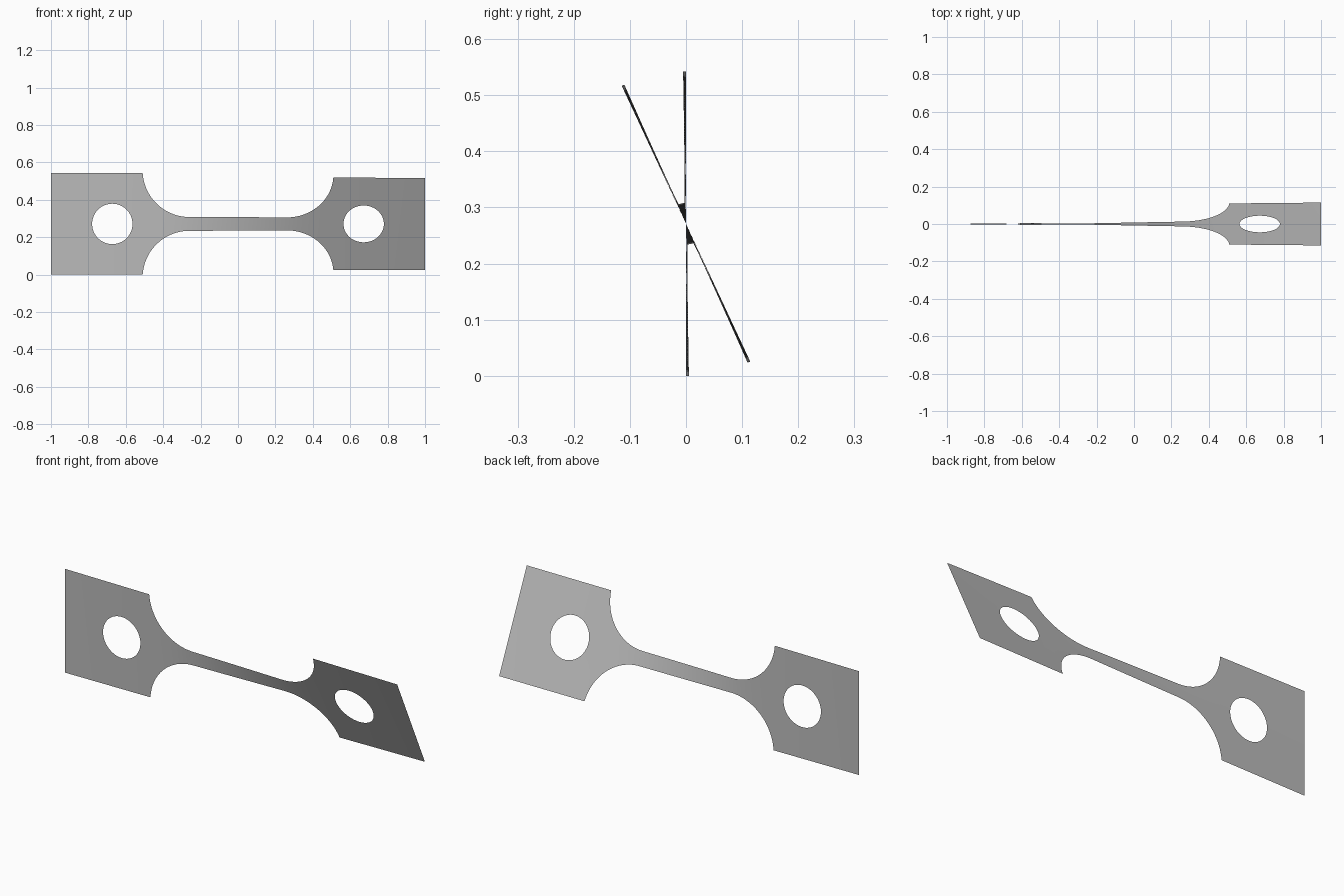
import bpy, bmesh, math

cube = bpy.data.objects.get("Cube")
if cube:
    bpy.data.objects.remove(cube, do_unlink=True)

PLATE = 0.271      # half height of the end plates, also the axis height
NECK = 0.037       # half height of the neck
FILLET = 0.25      # radius of the concave shoulders
SHOULDER = 0.26    # x where the shoulder arc leaves the neck
HOLE_X, HOLE_R = 0.672, 0.108
TWIST = math.radians(25)


def half_height(x):
    """Outer edge of the specimen at station x."""
    d = min(max(abs(x) - SHOULDER, 0), FILLET)
    return min(PLATE, NECK + FILLET - math.sqrt(FILLET ** 2 - d ** 2))


def hole_height(x):
    """Edge of the round hole at station x, zero outside it."""
    d = abs(abs(x) - HOLE_X)
    return math.sqrt(max(HOLE_R ** 2 - d ** 2, 0)) if d < HOLE_R - 1e-6 else 0.0


# Stations along the length, spaced evenly by angle on the arcs
right = [SHOULDER * i / 20 for i in range(20)]
right += [SHOULDER + FILLET * math.sin(math.pi / 2 * i / 28) for i in range(29)]
right += [HOLE_X - HOLE_R * math.cos(math.pi * i / 32) for i in range(33)]
right += [HOLE_X + HOLE_R + (1 - HOLE_X - HOLE_R) * i / 6 for i in range(1, 7)]
stations = sorted({round(s * x, 5) for x in right for s in (-1, 1)})

# The twist gathers where the strip is narrow
turn = [0.0]
for a, b in zip(stations, stations[1:]):
    turn.append(turn[-1] + (b - a) * half_height((a + b) / 2) ** -1.3)
angles = [TWIST * t / turn[-1] for t in turn]

# Twisted sheet, an upper and a lower strip welded along the axis
bm = bmesh.new()
for side in (1, -1):
    columns = []
    for x, angle in zip(stations, angles):
        columns.append([
            bm.verts.new((x, -side * v * math.sin(angle), PLATE + side * v * math.cos(angle)))
            for v in (hole_height(x), half_height(x))])
    for (a, b), (c, d) in zip(columns, columns[1:]):
        bm.faces.new((a, c, d, b) if side > 0 else (a, b, d, c))
bmesh.ops.remove_doubles(bm, verts=bm.verts, dist=1e-5)

mesh = bpy.data.meshes.new("twisted_test_strip")
bm.to_mesh(mesh)
bm.free()
strip = bpy.data.objects.new("twisted_test_strip", mesh)
bpy.context.collection.objects.link(strip)
for face in mesh.polygons:
    face.use_smooth = True

# Plain grey
grey = bpy.data.materials.new("plain_grey")
grey.use_nodes = True
color = (0.5, 0.5, 0.5, 1)
grey.diffuse_color = color
grey.node_tree.nodes["Principled BSDF"].inputs["Base Color"].default_value = color
mesh.materials.append(grey)
